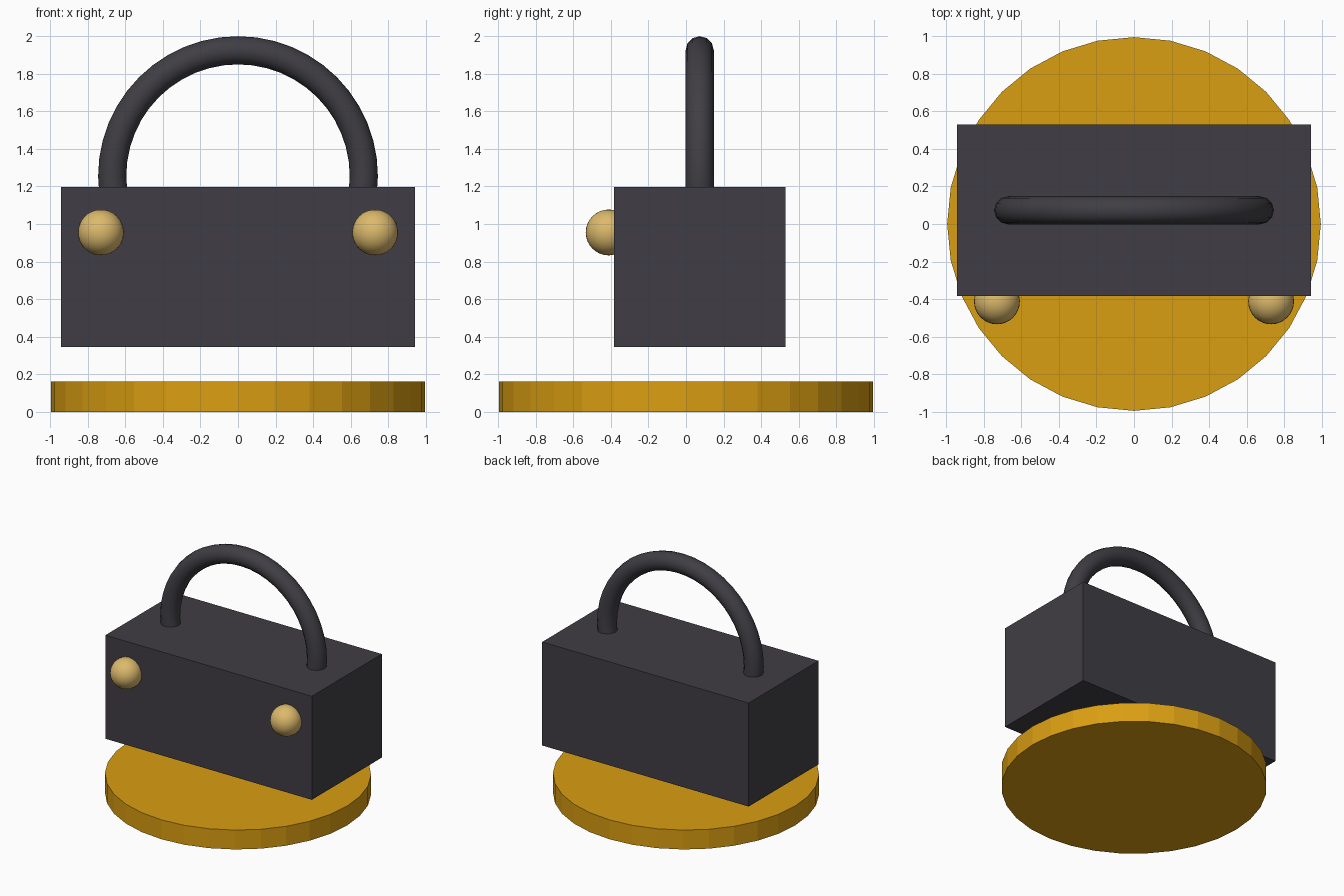
import bpy, bmesh, math

if "Cube" in bpy.data.objects:
    bpy.data.objects.remove(bpy.data.objects["Cube"])

BODY_Y = 0.073   # depth centre of body and handle


def material(name, rgb):
    m = bpy.data.materials.new(name)
    m.diffuse_color = (*rgb, 1)
    m.use_nodes = True
    m.node_tree.nodes["Principled BSDF"].inputs["Base Color"].default_value = m.diffuse_color
    return m


gold = material("deep_gold", (0.70, 0.342, 0.006))
charcoal = material("charcoal", (0.051, 0.048, 0.058))
brass = material("pale_brass", (0.72, 0.49, 0.15))


def finish(name, mat, smooth=False):
    ob = bpy.context.object
    ob.name = ob.data.name = name
    ob.data.materials.append(mat)
    if smooth:
        bpy.ops.object.shade_smooth_by_angle(angle=math.radians(40))
    return ob


# Round base plate, flat shaded with 32 sides
bpy.ops.mesh.primitive_cylinder_add(vertices=32, radius=0.995, depth=0.16,
                                    location=(0, 0, 0.08))
finish("base_plate", gold)

# Box body hovering above the base
bpy.ops.mesh.primitive_cube_add(size=1, location=(0, BODY_Y, 0.771))
body = finish("body", charcoal)
body.scale = (1.884, 0.912, 0.854)

# Arched handle: an upright ring cut off just inside the body
bpy.ops.mesh.primitive_torus_add(major_radius=0.67, minor_radius=0.075,
                                 major_segments=48, minor_segments=12,
                                 location=(0, BODY_Y, 1.255),
                                 rotation=(math.pi / 2, 0, 0))
bpy.ops.object.transform_apply(location=False, rotation=True, scale=False)
handle = bpy.context.object
bm = bmesh.new()
bm.from_mesh(handle.data)
bmesh.ops.bisect_plane(bm, geom=bm.verts[:] + bm.edges[:] + bm.faces[:],
                       plane_co=(0, 0, -0.12), plane_no=(0, 0, -1),
                       clear_outer=True)
bmesh.ops.holes_fill(bm, edges=[e for e in bm.edges if e.is_boundary], sides=0)
bm.to_mesh(handle.data)
bm.free()
finish("handle", charcoal, smooth=True)

# Two ball knobs on the front
for side, x in (("left", -0.73), ("right", 0.73)):
    bpy.ops.mesh.primitive_uv_sphere_add(segments=32, ring_count=16, radius=0.122,
                                         location=(x, -0.412, 0.955))
    finish(side + "_knob", brass, smooth=True)
